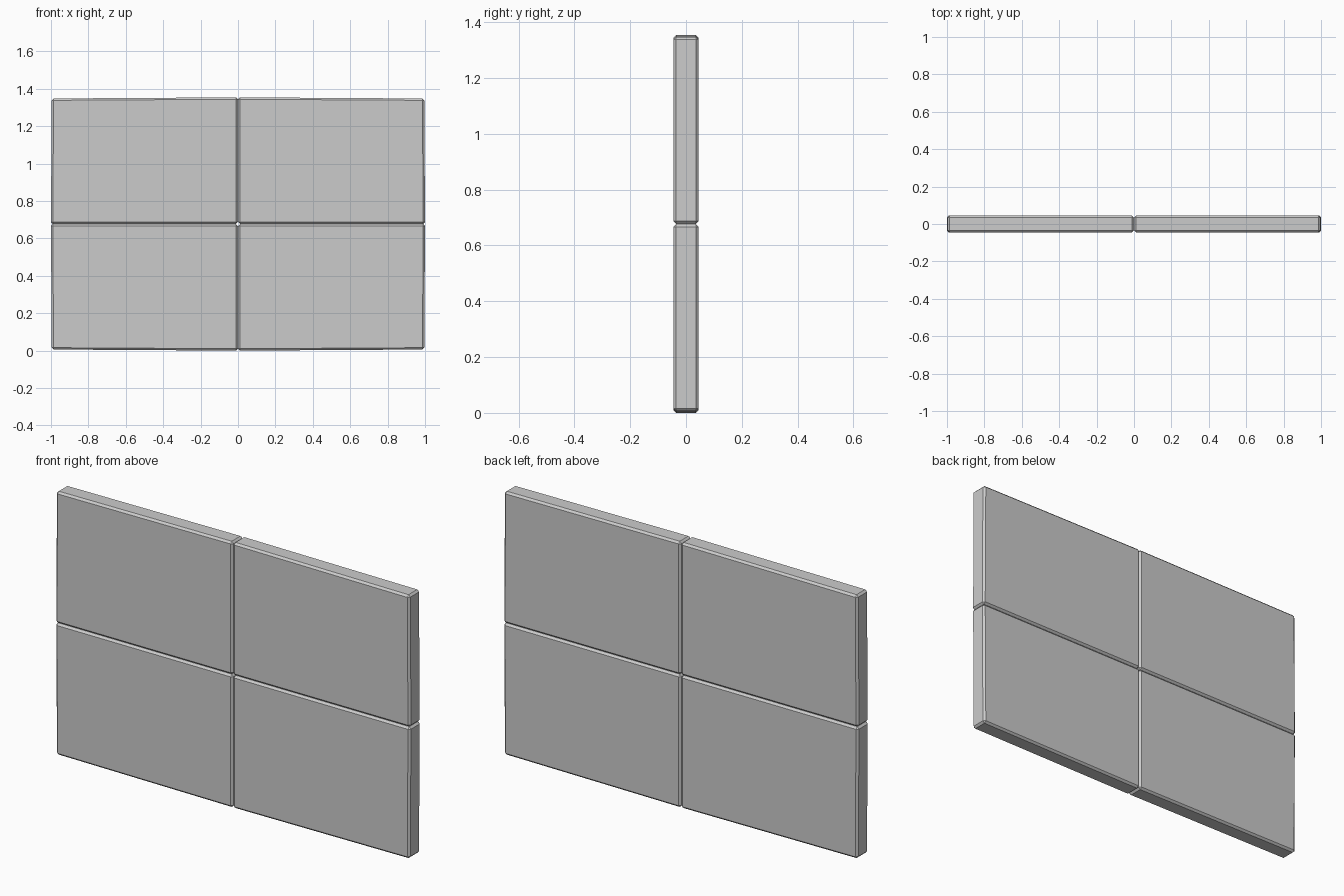
import bpy, bmesh

if "Cube" in bpy.data.objects:
    bpy.data.objects.remove(bpy.data.objects["Cube"])

HALF_DEPTH = 0.045   # half thickness of the slab
MID_Z = 0.677        # height of the horizontal seam
CHAMFER = 0.01

# Panel outline in one quadrant: the outer corner is pulled in very slightly
OUTLINE = [(0.0005, 0.0005), (1.0, 0.0005), (0.996, 0.671), (0.0005, 0.677)]


def panel(name, sx, sz):
    """Chamfered slab filling one quadrant, mirrored by the signs sx and sz."""
    bm = bmesh.new()
    verts = [bm.verts.new((sx * x, -HALF_DEPTH, MID_Z + sz * z)) for x, z in OUTLINE]
    face = bm.faces.new(verts)
    ext = bmesh.ops.extrude_face_region(bm, geom=[face])
    back = [g for g in ext["geom"] if isinstance(g, bmesh.types.BMVert)]
    bmesh.ops.translate(bm, verts=back, vec=(0, 2 * HALF_DEPTH, 0))
    bmesh.ops.recalc_face_normals(bm, faces=bm.faces[:])
    # flat chamfer on every edge
    bmesh.ops.bevel(bm, geom=bm.edges[:], offset=CHAMFER, segments=1,
                    profile=0.5, affect='EDGES')
    bmesh.ops.recalc_face_normals(bm, faces=bm.faces[:])
    mesh = bpy.data.meshes.new(name)
    bm.to_mesh(mesh)
    bm.free()
    obj = bpy.data.objects.new(name, mesh)
    bpy.context.collection.objects.link(obj)
    return obj


# Four panels in a two by two grid
for side, sx in (("left", -1), ("right", 1)):
    for level, sz in (("lower", -1), ("upper", 1)):
        panel(f"{level}_{side}_panel", sx, sz)
